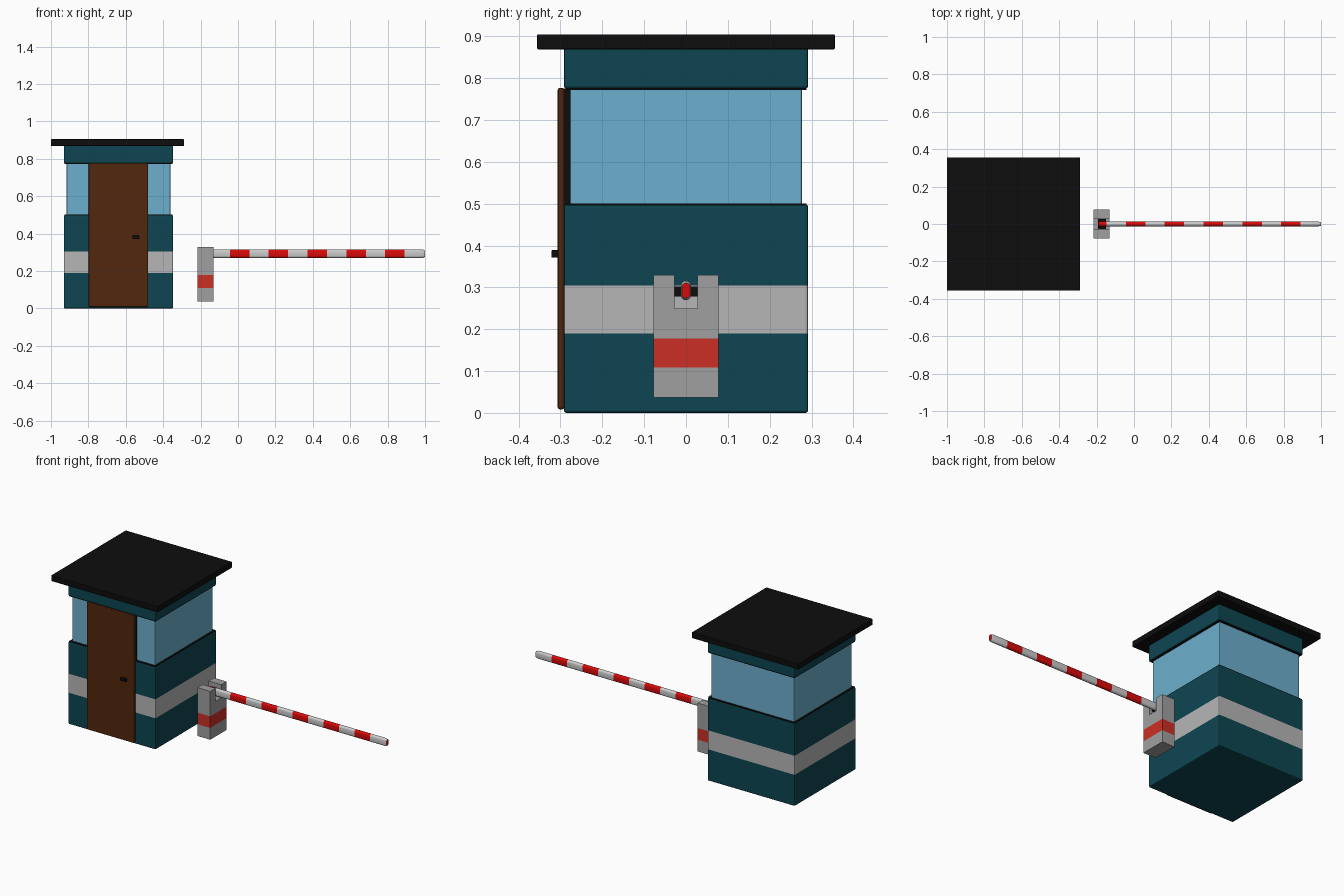
import bpy, bmesh, math
from mathutils import Vector

if "Cube" in bpy.data.objects:
    bpy.data.objects.remove(bpy.data.objects["Cube"])


def material(name, r, g, b):
    m = bpy.data.materials.new(name)
    m.diffuse_color = (r, g, b, 1)
    m.use_nodes = True
    m.node_tree.nodes["Principled BSDF"].inputs["Base Color"].default_value = m.diffuse_color
    return m


TEAL = material("teal", 0.004, 0.06, 0.083)
GLASS = material("window_blue", 0.155, 0.43, 0.62)
BLACK = material("black", 0.004, 0.004, 0.004)
BROWN = material("brown", 0.085, 0.02, 0.004)
PALE = material("pale_grey", 0.47, 0.47, 0.47)
GREY = material("post_grey", 0.35, 0.35, 0.35)
BAND_RED = material("band_red", 0.6, 0.028, 0.018)
POLE_RED = material("pole_red", 0.7, 0.003, 0.003)
POLE_WHITE = material("pole_white", 0.52, 0.52, 0.52)


def finish(name, bm, mats, bevel=0, segments=2):
    bmesh.ops.recalc_face_normals(bm, faces=bm.faces)
    mesh = bpy.data.meshes.new(name)
    bm.to_mesh(mesh)
    bm.free()
    ob = bpy.data.objects.new(name, mesh)
    bpy.context.collection.objects.link(ob)
    for m in mats:
        mesh.materials.append(m)
    if bevel:
        mod = ob.modifiers.new("bevel", "BEVEL")
        mod.width, mod.segments, mod.limit_method = bevel, segments, "ANGLE"
    return ob


def prism(profile, axis, start, end):
    """Extrude a closed 2D profile along x (profile is y,z) or z (profile is x,y)."""
    bm = bmesh.new()
    place = (lambda p, t: (t, *p)) if axis == "x" else (lambda p, t: (*p, t))
    face = bm.faces.new([bm.verts.new(place(p, start)) for p in profile])
    new = bmesh.ops.extrude_face_region(bm, geom=[face])["geom"]
    move = Vector(place((0, 0), end - start))
    bmesh.ops.translate(bm, vec=move, verts=[v for v in new if isinstance(v, bmesh.types.BMVert)])
    return bm


def paint_band(bm, z0, z1):
    """Cut the mesh at two heights and give the faces between them slot 1."""
    for z in (z0, z1):
        bmesh.ops.bisect_plane(bm, geom=bm.verts[:] + bm.edges[:] + bm.faces[:],
                               plane_co=(0, 0, z), plane_no=(0, 0, 1))
    for f in bm.faces:
        zs = [v.co.z for v in f.verts]
        if min(zs) > z0 - 1e-4 and max(zs) < z1 + 1e-4:
            f.material_index = 1


def box(name, x, y, z, mat, bevel=0, band=None, band_mat=None):
    bm = prism([(x[0], y[0]), (x[1], y[0]), (x[1], y[1]), (x[0], y[1])], "z", *z)
    if band:
        paint_band(bm, *band)
    return finish(name, bm, [mat] + ([band_mat] if band else []), bevel)


def booth_block(name, half, z, mat, bevel=0, cx=-0.639, **kw):
    return box(name, (cx - half, cx + half), (-half, half), z, mat, bevel, **kw)


# Booth walls, windows and roof
booth_block("lower_wall", 0.292, (0, 0.498), TEAL, 0.006, band=(0.19, 0.305), band_mat=PALE)
booth_block("lower_window_trim", 0.288, (0.49, 0.501), BLACK)
booth_block("windows", 0.277, (0.495, 0.78), GLASS, 0.004)
booth_block("upper_window_trim", 0.288, (0.772, 0.785), BLACK)
booth_block("upper_wall", 0.292, (0.775, 0.875), TEAL, 0.006)
booth_block("roof", 0.356, (0.869, 0.905), BLACK, 0.003, cx=-0.644)

# Door with frame and handle
box("door_frame", (-0.797, -0.482), (-0.294, -0.27), (0.01, 0.775), BLACK)
box("door", (-0.799, -0.48), (-0.307, -0.291), (0.008, 0.777), BROWN, 0.006)
box("door_handle", (-0.565, -0.527), (-0.322, -0.3), (0.371, 0.389), BLACK, 0.002)

# Barrier post: slotted profile with a red band
half_post = [(0.078, 0.037), (0.078, 0.329), (0.028, 0.329), (0.028, 0.25)]
post = half_post + [(-y, z) for y, z in reversed(half_post)]
bm = prism(post, "x", -0.216, -0.131)
paint_band(bm, 0.108, 0.178)
finish("barrier_post", bm, [GREY, BAND_RED])

# Pivot across the slot
box("barrier_pivot", (-0.192, -0.15), (-0.029, 0.029), (0.278, 0.302), BLACK)

# Striped pole: rounded flat section swept through stripe boundaries
R, FLAT, ZC = 0.0125, 0.0105, 0.2925
section = []
for i in range(24):
    a = math.tau * (i + 0.5) / 24
    section.append((R * math.cos(a), R * math.sin(a) + math.copysign(FLAT, math.sin(a))))
STEP = 0.1038
cuts = [1.0 - 0.109 - STEP * i for i in range(10, -1, -1)]
stations = [(-0.193, 0.75), (-0.187, 1)] + [(x, 1) for x in cuts if x > -0.18]
stations += [(0.987, 1), (1.0, 0.78)]
bm = bmesh.new()
rings = [[bm.verts.new((x, y * s, ZC + z * s)) for y, z in section] for x, s in stations]
for k, (a, b) in enumerate(zip(rings, rings[1:])):
    mid = (stations[k][0] + stations[k + 1][0]) / 2
    red = math.floor((0.891 - mid) / STEP) % 2 == 0
    for i in range(24):
        j = (i + 1) % 24
        f = bm.faces.new((a[i], a[j], b[j], b[i]))
        f.material_index = int(red)
for ring in (rings[0], rings[-1]):
    bm.faces.new(ring).material_index = 1
pole = finish("barrier_pole", bm, [POLE_WHITE, POLE_RED])

# Smooth rounded parts while keeping hard edges
bpy.ops.object.select_all(action="DESELECT")
pole.select_set(True)
bpy.context.view_layer.objects.active = pole
bpy.ops.object.shade_smooth_by_angle(angle=math.radians(30))
